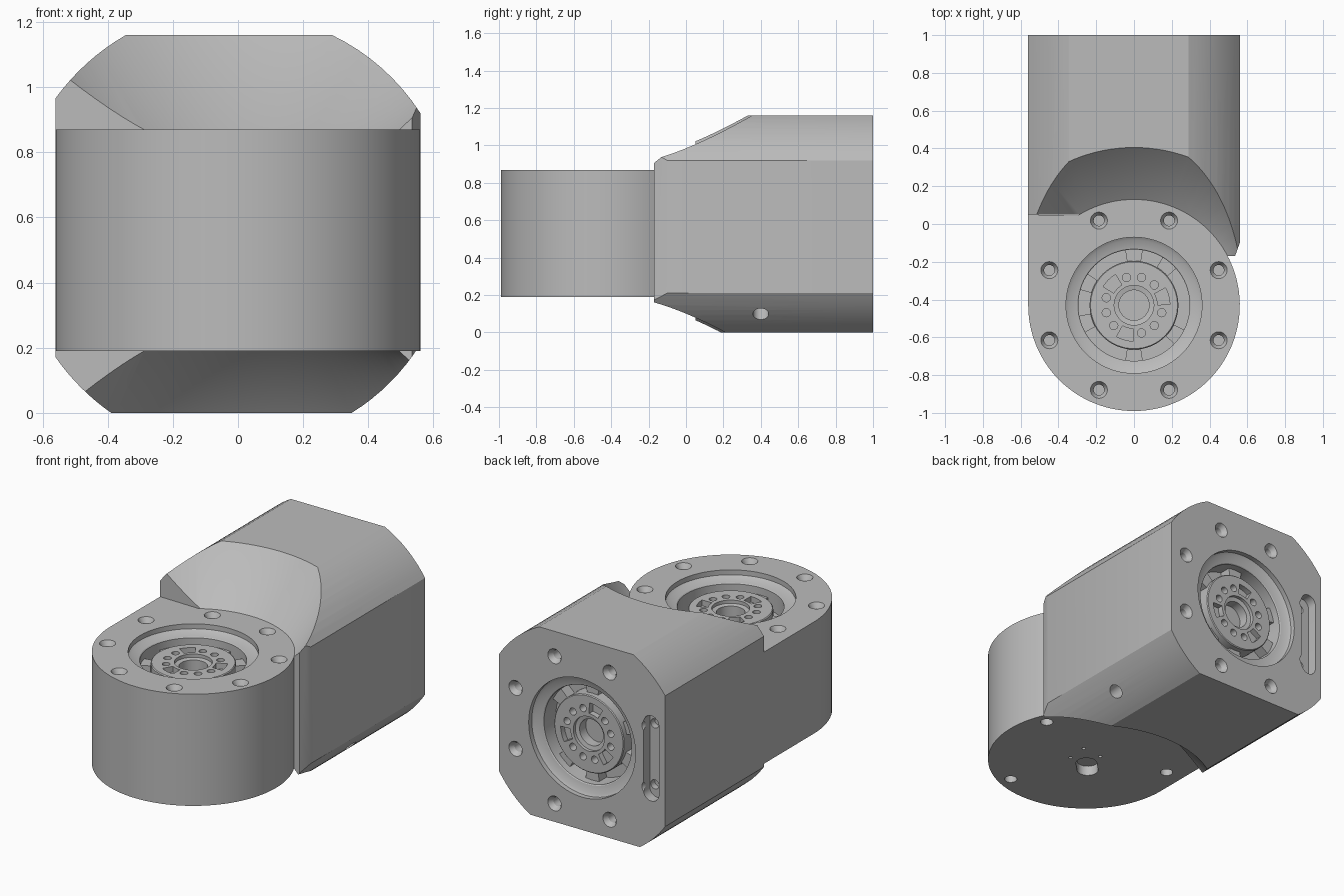
import bpy, bmesh
from math import sin, cos, pi, radians, asin, acos
from mathutils import Matrix, Vector

cube = bpy.data.objects.get("Cube")
if cube:
    bpy.data.objects.remove(cube, do_unlink=True)

grey = bpy.data.materials.new("satin grey")
grey.use_nodes = True
colour = (0.5, 0.5, 0.5, 1)
grey.diffuse_color = colour
grey.node_tree.nodes["Principled BSDF"].inputs["Base Color"].default_value = colour

R = 0.56                     # joint radius and half width
LOW, HIGH = 0.19, 0.87       # joint bottom and top
AXIS = Vector((0, -0.43, 0))
MID = 0.56                   # height of the rear port


def prism(bm, pts, lo, hi, m=Matrix()):
    """Extrude a flat outline from lo to hi along local z."""
    a = [bm.verts.new(m @ Vector((x, y, lo))) for x, y in pts]
    b = [bm.verts.new(m @ Vector((x, y, hi))) for x, y in pts]
    bm.faces.new(a)
    bm.faces.new(b)
    for i in range(len(a)):
        j = (i + 1) % len(a)
        bm.faces.new((a[i], a[j], b[j], b[i]))


def lathe(bm, profile, m=Matrix(), n=64):
    """Revolve (radius, height) points about local z; ends close as caps."""
    rings = [[bm.verts.new(m @ Vector((r * cos(2 * pi * i / n), r * sin(2 * pi * i / n), z)))
              for i in range(n)] for r, z in profile]
    for a, b in zip(rings, rings[1:]):
        for i in range(n):
            j = (i + 1) % n
            bm.faces.new((a[i], a[j], b[j], b[i]))
    bm.faces.new(rings[0])
    bm.faces.new(rings[-1])


def finish(name, bm):
    bmesh.ops.recalc_face_normals(bm, faces=bm.faces)
    me = bpy.data.meshes.new(name)
    bm.to_mesh(me)
    bm.free()
    me.materials.append(grey)
    ob = bpy.data.objects.new(name, me)
    bpy.context.scene.collection.objects.link(ob)
    return ob


def carve(ob, bm):
    """Subtract the cutter mesh and bake the result."""
    cutter = finish("cutter", bm)
    cutter.hide_render = True
    mod = ob.modifiers.new("cut", "BOOLEAN")
    mod.operation = "DIFFERENCE"
    mod.solver = "EXACT"
    mod.object = cutter
    dg = bpy.context.evaluated_depsgraph_get()
    me = bpy.data.meshes.new_from_object(ob.evaluated_get(dg))
    ob.modifiers.clear()
    ob.data = me
    bpy.data.objects.remove(cutter, do_unlink=True)


def smooth(ob):
    bpy.ops.object.select_all(action="DESELECT")
    ob.select_set(True)
    bpy.context.view_layer.objects.active = ob
    bpy.ops.object.shade_smooth_by_angle(angle=radians(25))


def arc(r, a, b, n):
    return [(r * cos(radians(a + (b - a) * i / n)), r * sin(radians(a + (b - a) * i / n)))
            for i in range(n + 1)]


def stadium(cx, cy, half_width, half_length):
    s = half_length - half_width
    return ([(cx + x, cy + s + y) for x, y in arc(half_width, 0, 180, 12)] +
            [(cx + x, cy - s + y) for x, y in arc(half_width, 180, 360, 12)])


def around(m, r, deg):
    a = radians(deg)
    return m @ Matrix.Translation((r * cos(a), r * sin(a), 0))


def port_recess(ob, m):
    """Round socket."""
    bm = bmesh.new()
    lathe(bm, [(0.36, 0.1), (0.36, -0.03), (0.345, -0.04), (0.3, -0.05),
               (0.295, -0.055), (0.295, -0.17)], m)
    carve(ob, bm)


def bolt_holes(ob, m):
    """Eight countersunk bolt holes."""
    bm = bmesh.new()
    for k in range(8):
        lathe(bm, [(0.055, 0.01), (0.045, 0), (0.028, -0.03), (0.028, -0.1)],
              around(m, 0.485, 22.5 + 45 * k), 24)
    carve(ob, bm)


def port_hub(prefix, m):
    """Hub with bore, bolt circle and pockets, plus ribs in the channel."""
    bm = bmesh.new()
    lathe(bm, [(0.235, -0.175), (0.235, -0.07), (0.23, -0.065)], m)
    hub = finish(prefix + "_hub", bm)
    bm = bmesh.new()
    lathe(bm, [(0.105, 0), (0.105, -0.085), (0.08, -0.09), (0.08, -0.15)], m, 40)
    for k in range(12):
        deg = 15 + 30 * k
        if k % 4:
            lathe(bm, [(0.022, 0), (0.022, -0.12)], around(m, 0.152, deg), 16)
        else:
            prism(bm, arc(0.19, deg - 14, deg + 14, 6) + arc(0.125, deg + 14, deg - 14, 6),
                  -0.1, 0, m)
    carve(hub, bm)
    smooth(hub)
    bm = bmesh.new()
    for deg in (90, 50, 155, 200, 270, 325):
        prism(bm, arc(0.3, deg - 9, deg + 9, 6) + arc(0.23, deg + 9, deg - 9, 6),
              -0.18, -0.1, m)
    smooth(finish(prefix + "_ribs", bm))


# Frames: top port looks up, rear port looks along +y
top_frame = Matrix.Translation(AXIS + Vector((0, 0, HIGH)))
rear_frame = Matrix.Translation((0, 1, MID)) @ Matrix.Rotation(-pi / 2, 4, "X")
along_y = Matrix.Translation((0, 0, MID)) @ Matrix.Rotation(pi / 2, 4, "X")

# Housing: square section whose corners are turned off by wide arcs
outline = []
for r, h, sx, sz in ((0.666, 0.6, 1, 1), (0.692, 0.6, -1, 1),
                     (0.682, 0.56, -1, -1), (0.66, 0.56, 1, -1)):
    first, last = acos(R / r), asin(h / r)
    corner = [(sx * r * cos(first + (last - first) * i / 8),
               sz * r * sin(first + (last - first) * i / 8)) for i in range(9)]
    outline += corner if sx * sz > 0 else corner[::-1]
bm = bmesh.new()
prism(bm, outline, -1, 0.4, along_y)
housing = finish("housing", bm)

# Front of the housing: stepped end, then conical clearance around the joint
bm = bmesh.new()
prism(bm, [(-1, 0.05), (-0.2, 0.05), (-0.2, -0.17), (0.535, -0.17), (R, -0.1),
           (0.7, 0.4), (1, 0.4), (1, -1.5), (-1, -1.5)], -0.5, 1.5)
carve(housing, bm)
bm = bmesh.new()
lathe(bm, [(0.82, -0.1), (R, LOW), (0.55, LOW + 0.005), (0.55, HIGH - 0.005),
           (R, HIGH), (0.968, 1.3)], Matrix.Translation(AXIS), 128)
carve(housing, bm)

# Rear port, connector slot and side hole
port_recess(housing, rear_frame)
bm = bmesh.new()
prism(bm, stadium(-0.466, 0, 0.052, 0.26), -0.06, 0.1, rear_frame)
carve(housing, bm)
bolt_holes(housing, rear_frame)
bm = bmesh.new()
lathe(bm, [(0.042, -0.1), (0.042, 0.15)],
      Matrix.Translation((0.46, 0.4, 0.11)) @ Matrix.Rotation(radians(135), 4, "Y"), 24)
carve(housing, bm)
smooth(housing)
port_hub("rear", rear_frame)

# Joint: drum with one straight flank running into the housing
bm = bmesh.new()
prism(bm, arc(R, 180, 482, 110) + [(-R, 0.48)], LOW, HIGH, Matrix.Translation(AXIS))
joint = finish("joint_drum", bm)
port_recess(joint, top_frame)
bolt_holes(joint, top_frame)

# Underside: three bolt holes, a small slot and pin holes
under = Matrix.Translation(AXIS + Vector((0, 0, LOW)))
bm = bmesh.new()
for deg in (22.5, 157.5, -67.5):
    lathe(bm, [(0.036, -0.05), (0.036, 0.1)], around(under, 0.485, deg), 24)
turned = under @ Matrix.Rotation(radians(-45), 4, "Z")
prism(bm, stadium(0, -0.08, 0.06, 0.1), -0.05, 0.06, turned)
for x, y in ((0, 0.13), (-0.085, 0.03), (0.085, 0.03)):
    lathe(bm, [(0.011, -0.05), (0.011, 0.05)], turned @ Matrix.Translation((x, y, 0)), 12)
carve(joint, bm)
smooth(joint)
port_hub("top", top_frame)
